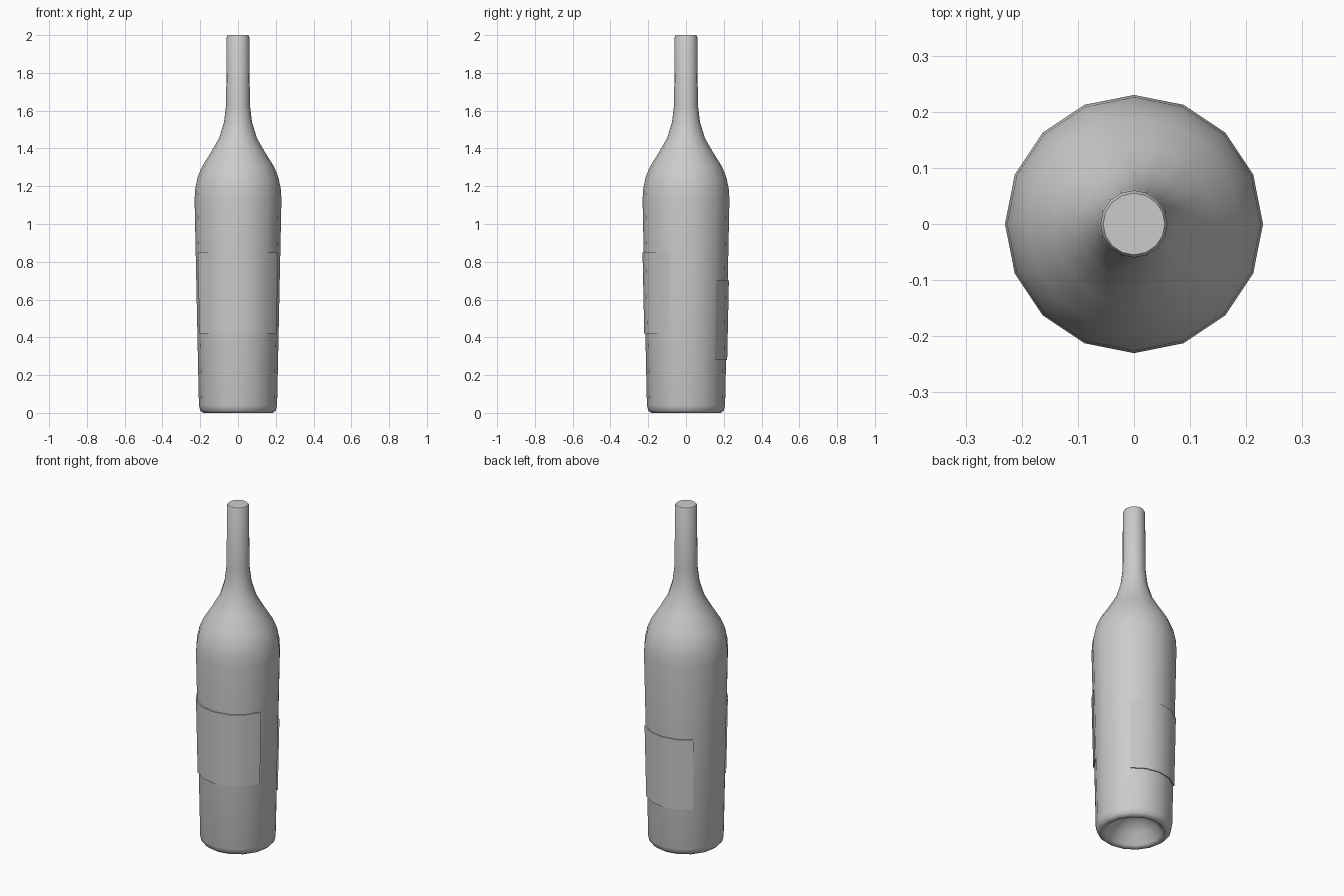
import bpy, bmesh
from math import cos, sin, tau, radians

cube = bpy.data.objects.get("Cube")
if cube:
    bpy.data.objects.remove(cube, do_unlink=True)

SIDES = 16

grey = bpy.data.materials.new("plain grey")
grey.use_nodes = True
grey.diffuse_color = (0.6, 0.6, 0.6, 1)
grey.node_tree.nodes["Principled BSDF"].inputs["Base Color"].default_value = (0.6, 0.6, 0.6, 1)


def lathe(name, profile, first, count):
    """Sweep an (r, z) profile through count of the SIDES facets, starting at facet first."""
    bm = bmesh.new()
    full = count == SIDES
    columns = []
    for i in range(count if full else count + 1):
        a = tau * (first + i) / SIDES
        columns.append([bm.verts.new((r * cos(a), r * sin(a), z)) for r, z in profile])
    for i in range(count):
        here, there = columns[i], columns[(i + 1) % len(columns)]
        for j in range(len(profile) - 1):
            bm.faces.new((here[j], there[j], there[j + 1], here[j + 1]))
    if full:
        # close the mouth and the tip of the punt
        bm.faces.new([c[-1] for c in columns])
        bm.faces.new([c[0] for c in reversed(columns)])
    mesh = bpy.data.meshes.new(name)
    bm.to_mesh(mesh)
    bm.free()
    obj = bpy.data.objects.new(name, mesh)
    bpy.context.collection.objects.link(obj)
    mesh.materials.append(grey)
    bpy.ops.object.select_all(action='DESELECT')
    obj.select_set(True)
    bpy.context.view_layer.objects.active = obj
    bpy.ops.object.shade_smooth_by_angle(angle=radians(50))
    return obj


# Bottle: hollow punt, rounded foot, flaring body, shoulder and neck
punt = [(0.02, 0.12), (0.07, 0.105), (0.12, 0.065), (0.155, 0.01)]
foot = [(0.165, 0), (0.185, 0), (0.2, 0.012), (0.207, 0.04)]
shoulder = [(0.23, 1.13), (0.226, 1.19), (0.213, 1.25), (0.19, 1.305),
            (0.143, 1.38), (0.1, 1.455), (0.074, 1.54), (0.063, 1.63)]
neck = [(0.06, 1.99), (0.055, 2.0)]
lathe("bottle", punt + foot + shoulder + neck, 0, SIDES)


# Labels: thin sheets that follow the body facets
def label(name, low, high, first, count):
    def body_radius(z):
        return 0.207 + 0.023 * (z - 0.04) / 1.09
    inner = [(body_radius(z), z) for z in (low, high)]
    outer = [(r + 0.006, z) for r, z in inner]
    sheet = lathe(name, [inner[0], outer[0], outer[1], inner[1]], first, count)
    return sheet


label("front_label", 0.42, 0.85, 9, 6)
label("back_label", 0.28, 0.7, 2, 4)
